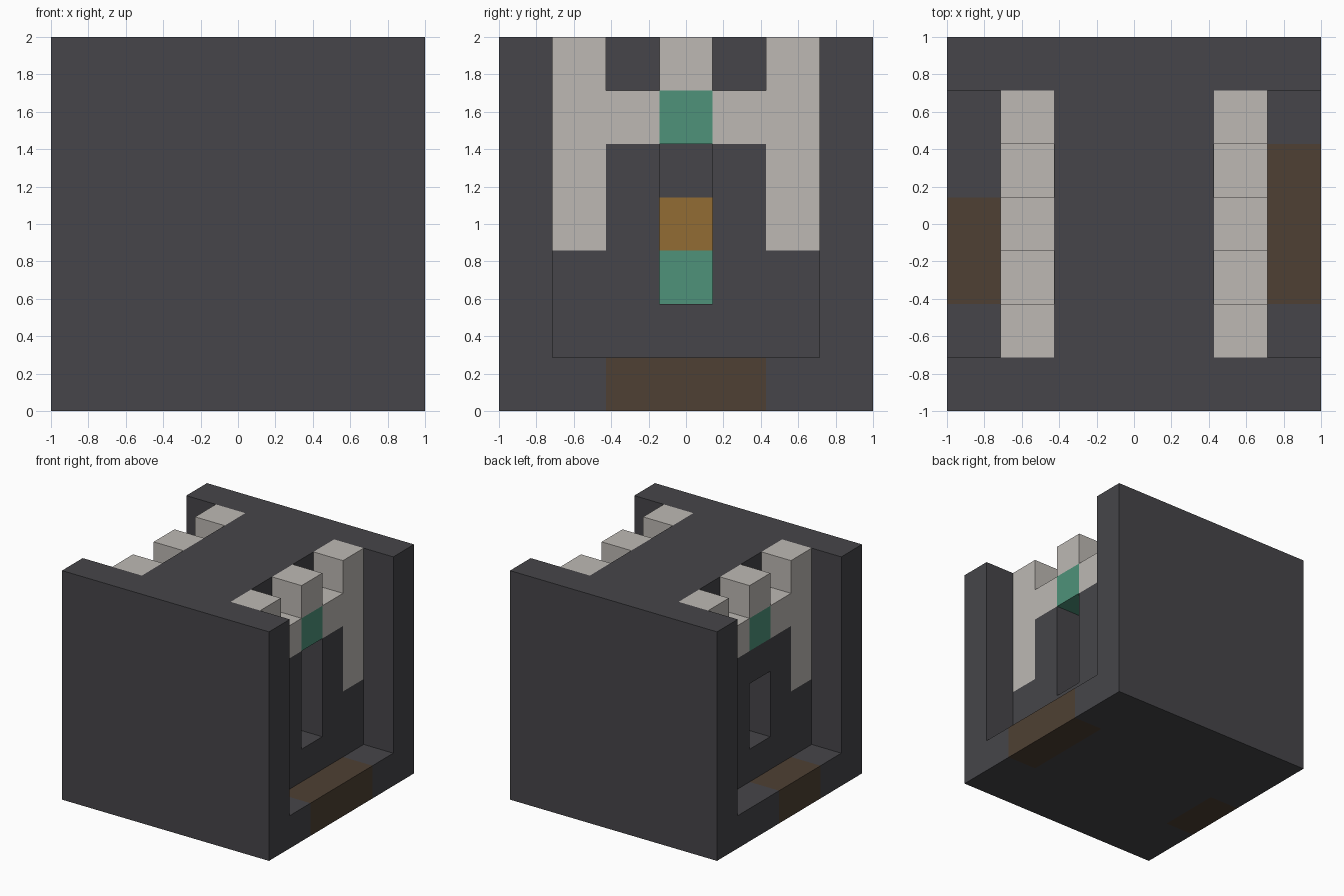
import bpy
import bmesh
from mathutils import Vector

cube = bpy.data.objects.get("Cube")
if cube:
    bpy.data.objects.remove(cube, do_unlink=True)

N = 7            # blocks along each side
S = 2 / N        # block size


def material(name, rgb):
    m = bpy.data.materials.new(name)
    m.use_nodes = True
    color = (*rgb, 1)
    m.diffuse_color = color
    m.node_tree.nodes["Principled BSDF"].inputs["Base Color"].default_value = color
    return m


dark = material("dark stone", (0.061, 0.060, 0.067))
pale = material("pale stone", (0.51, 0.485, 0.456))
green = material("green", (0.077, 0.288, 0.195))
orange = material("amber", (0.288, 0.150, 0.034))
brown = material("brown wood", (0.077, 0.051, 0.033))

cells = {}       # block position -> part name
parts = {}       # part name -> material


def fill(name, mat, xs, ys, zs):
    """Assign an inclusive range of blocks to a part; None carves it away."""
    if name:
        parts[name] = mat
    for x in range(xs[0], xs[1] + 1):
        for y in range(ys[0], ys[1] + 1):
            for z in range(zs[0], zs[1] + 1):
                if name:
                    cells[x, y, z] = name
                else:
                    cells.pop((x, y, z), None)


# Solid stone block
fill("stone_body", dark, (0, 6), (0, 6), (0, 6))

for side, outer, panel, inner, window_top in (("left", 6, 5, 4, 4), ("right", 0, 1, 2, 3)):
    def put(part, mat, x, ys, zs):
        fill(part and side + "_" + part, mat, (x, x), ys, zs)

    # Deep recess between the front and back walls
    put(None, None, outer, (1, 5), (1, 6))
    # Pale battlement with two legs and notches along the top
    put("battlement", pale, panel, (1, 5), (5, 6))
    for y in (1, 5):
        put("battlement", pale, panel, (y, y), (3, 4))
    for y in (2, 4):
        put(None, None, panel, (y, y), (6, 6))
    put("green_keystone", green, panel, (3, 3), (5, 5))
    # Window opening with coloured blocks at the back
    put(None, None, panel, (3, 3), (2, window_top))
    put("window_amber", orange, inner, (3, 3), (3, 3))
    put("window_green", green, inner, (3, 3), (2, 2))

# Wooden doorsteps, one wider than the other
fill("left_doorstep", brown, (6, 6), (2, 4), (0, 0))
fill("right_doorstep", brown, (0, 0), (2, 3), (0, 0))


def build(name, mat):
    """Make one object from the exposed block faces of a part."""
    bm = bmesh.new()
    for cell in [c for c, n in cells.items() if n == name]:
        mid = Vector(cell) + Vector((0.5, 0.5, 0.5))
        for axis in range(3):
            for sign in (-1, 1):
                step = Vector((0, 0, 0))
                step[axis] = sign
                if tuple(int(a + b) for a, b in zip(cell, step)) in cells:
                    continue
                u = Vector((0, 0, 0))
                u[(axis + 1) % 3] = 0.5
                v = step.cross(u)
                corners = [mid + step / 2 + a * u + b * v
                           for a, b in ((-1, -1), (1, -1), (1, 1), (-1, 1))]
                bm.faces.new([bm.verts.new((p - Vector((N / 2, N / 2, 0))) * S)
                              for p in corners])
    bmesh.ops.remove_doubles(bm, verts=bm.verts, dist=0.001)
    bmesh.ops.dissolve_limit(bm, angle_limit=0.01, verts=bm.verts, edges=bm.edges)
    mesh = bpy.data.meshes.new(name)
    bm.to_mesh(mesh)
    bm.free()
    mesh.materials.append(mat)
    bpy.context.collection.objects.link(bpy.data.objects.new(name, mesh))


for part_name, part_mat in parts.items():
    build(part_name, part_mat)
